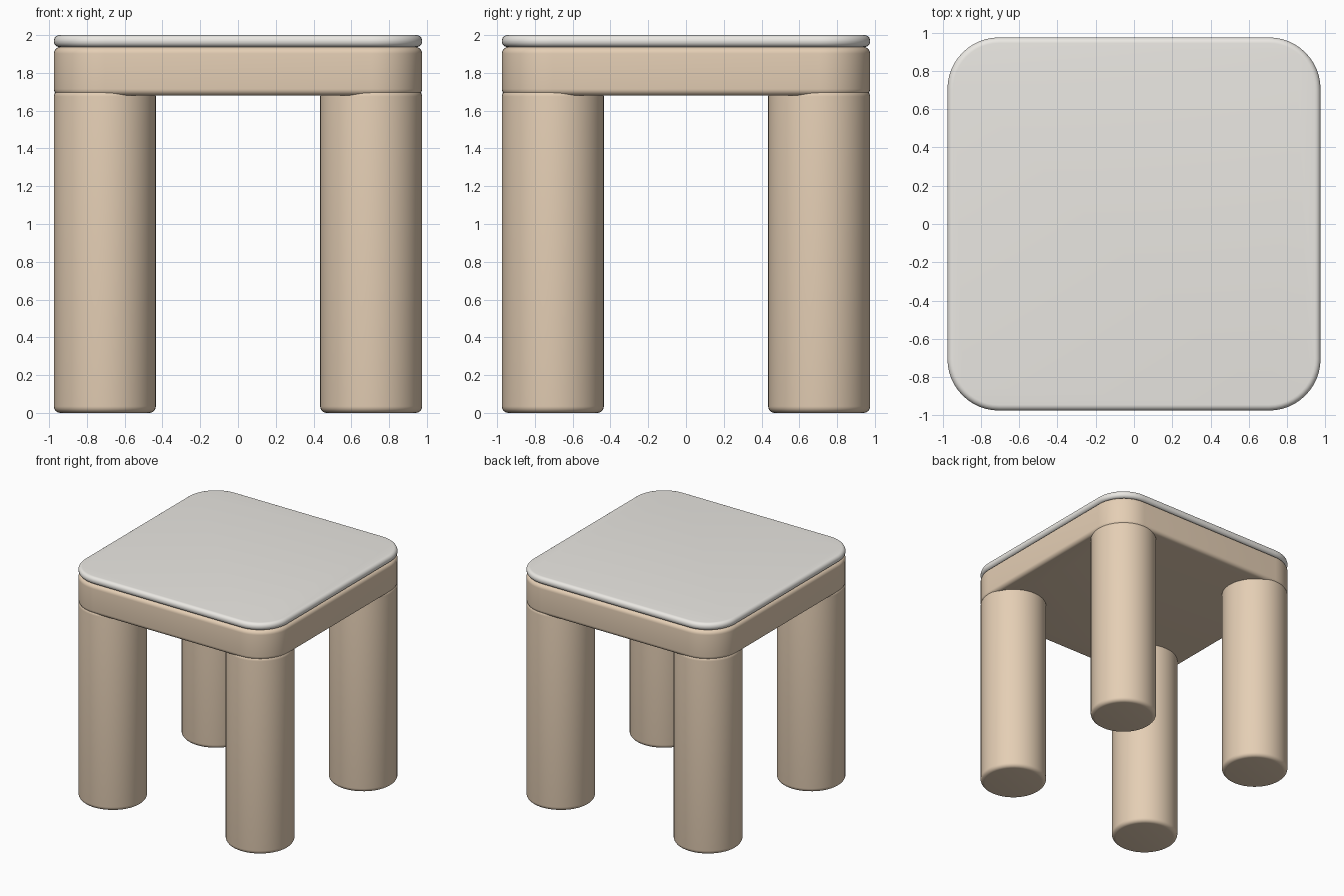
import bpy, bmesh
from math import sin, cos, pi

if "Cube" in bpy.data.objects:
    bpy.data.objects.remove(bpy.data.objects["Cube"])


def material(name, rgb):
    m = bpy.data.materials.new(name)
    m.diffuse_color = (*rgb, 1)
    m.use_nodes = True
    m.node_tree.nodes["Principled BSDF"].inputs["Base Color"].default_value = m.diffuse_color
    return m


def rounded_block(name, mat, half, radius, z0, z1, fillet, centre=(0, 0), seg=12, steps=6):
    """Rounded-square (or round, if half == radius) block with filleted rims."""
    arc = [pi / 2 * i / steps for i in range(steps + 1)]
    levels = [(fillet * (1 - sin(a)), z0 + fillet * (1 - cos(a))) for a in arc]
    levels += [(fillet * (1 - cos(a)), z1 - fillet * (1 - sin(a))) for a in arc]
    bm = bmesh.new()
    rings = []
    flat = half - radius
    for inset, z in levels:
        r = radius - inset
        ring = []
        for q, (sx, sy) in enumerate([(1, 1), (-1, 1), (-1, -1), (1, -1)]):
            for i in range(seg + 1):
                a = pi / 2 * (q + i / seg)
                ring.append(bm.verts.new((sx * flat + r * cos(a), sy * flat + r * sin(a), z)))
        rings.append(ring)
    n = len(rings[0])
    for a, b in zip(rings, rings[1:]):
        for i in range(n):
            j = (i + 1) % n
            bm.faces.new((a[i], a[j], b[j], b[i]))
    bm.faces.new(rings[0][::-1])
    bm.faces.new(rings[-1])
    bmesh.ops.remove_doubles(bm, verts=bm.verts, dist=1e-5)
    bmesh.ops.recalc_face_normals(bm, faces=bm.faces)
    me = bpy.data.meshes.new(name)
    bm.to_mesh(me)
    bm.free()
    me.materials.append(mat)
    ob = bpy.data.objects.new(name, me)
    ob.location = (*centre, 0)
    bpy.context.collection.objects.link(ob)
    bpy.ops.object.select_all(action='DESELECT')
    ob.select_set(True)
    bpy.context.view_layer.objects.active = ob
    bpy.ops.object.shade_smooth_by_angle()
    return ob


wood = material("wood", (0.78, 0.62, 0.46))
pale = material("pale_top", (0.83, 0.81, 0.77))

# Seat slab and the thin pale pad on it
rounded_block("seat", wood, 0.975, 0.27, 1.68, 1.937, 0.035)
rounded_block("seat_pad", pale, 0.975, 0.27, 1.937, 2.0, 0.03)

# Four round legs, flush with the seat corners
for y, fb in ((-0.705, "front"), (0.705, "back")):
    for x, lr in ((-0.705, "left"), (0.705, "right")):
        rounded_block(f"{fb}_{lr}_leg", wood, 0.27, 0.27, 0, 1.71, 0.035, (x, y))
